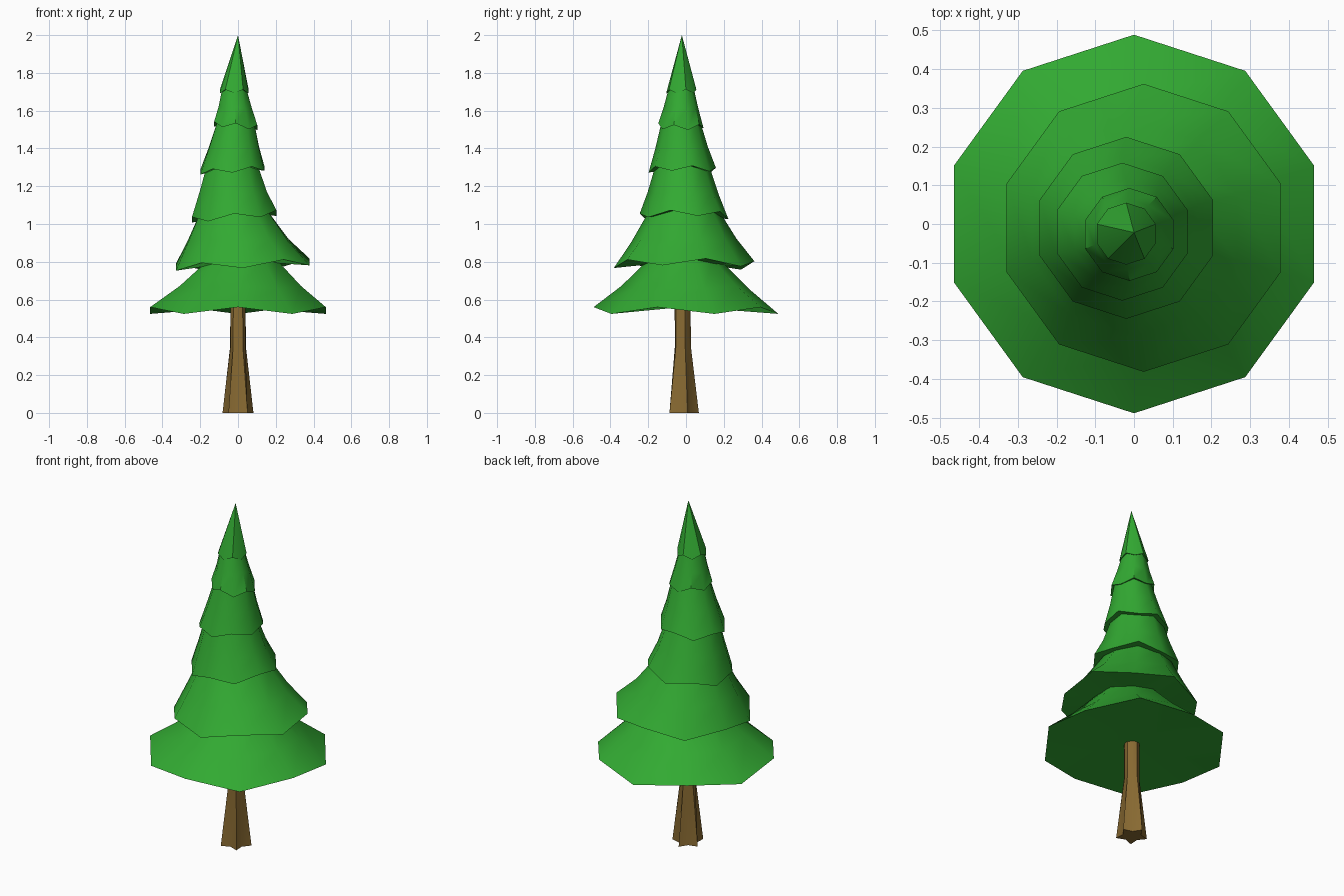
import bpy, bmesh
from math import sin, cos, pi, radians

cube = bpy.data.objects.get("Cube")
if cube:
    bpy.data.objects.remove(cube, do_unlink=True)

SIDES = 10


def material(name, rgb):
    m = bpy.data.materials.new(name)
    m.use_nodes = True
    m.diffuse_color = (*rgb, 1)
    m.node_tree.nodes["Principled BSDF"].inputs["Base Color"].default_value = (*rgb, 1)
    return m


def ring(bm, cx, cy, z, r, wave=0, star=0, tilt=0):
    """Ten points starting at +y; every second one is raised or pulled in."""
    verts = []
    for k in range(SIDES):
        a = pi / 2 + k * 2 * pi / SIDES
        odd = 1 if k % 2 else -1
        rad = r - (star if k % 2 else 0)
        x, y = rad * cos(a), rad * sin(a)
        verts.append(bm.verts.new((cx + x, cy + y, z + odd * wave + tilt * x)))
    return verts


def bridge(bm, low, high):
    for i in range(SIDES):
        j = (i + 1) % SIDES
        bm.faces.new((low[i], low[j], high[j], high[i]))


def fan(bm, loop, point):
    tip = bm.verts.new(point)
    for i in range(SIDES):
        bm.faces.new((loop[i], loop[(i + 1) % SIDES], tip))


def finish(bm, name, mat, angle):
    bmesh.ops.recalc_face_normals(bm, faces=bm.faces[:])
    mesh = bpy.data.meshes.new(name)
    bm.to_mesh(mesh)
    bm.free()
    mesh.materials.append(mat)
    ob = bpy.data.objects.new(name, mesh)
    bpy.context.collection.objects.link(ob)
    bpy.ops.object.select_all(action='DESELECT')
    ob.select_set(True)
    bpy.context.view_layer.objects.active = ob
    bpy.ops.object.shade_smooth_by_angle(angle=radians(angle))


green = material("needle green", (0.032, 0.40, 0.032))
brown = material("bark brown", (0.25, 0.145, 0.032))

# Trunk: round shaft flaring into a five-pointed root
bm = bmesh.new()
AXIS_Y = -0.018
rings = [ring(bm, 0, AXIS_Y, z, r, star=s) for z, r, s in
         [(0, 0.086, 0.036), (0.35, 0.044, 0.003), (0.6, 0.042, 0)]]
for low, high in zip(rings, rings[1:]):
    bridge(bm, low, high)
fan(bm, rings[0], (0, AXIS_Y, 0))
fan(bm, rings[-1], (0, AXIS_Y, 0.6))
finish(bm, "trunk", brown, 40)

# Branch tiers: centre x, centre y, rim height, rim radius, top radius, wave, tilt
tiers = [
    (0.0, 0.0, 0.542, 0.489, 0.185, 0.018, 0),
    (0.025, -0.01, 0.785, 0.372, 0.185, -0.018, 0.04),
    (-0.02, -0.01, 1.04, 0.235, 0.14, 0.015, 0.08),
    (-0.03, -0.02, 1.285, 0.178, 0.10, -0.013, 0.06),
    (-0.012, -0.027, 1.52, 0.12, 0.063, 0.013, -0.08),
    (-0.02, -0.025, 1.702, 0.08, 0, -0.01, 0),
]
for i, (cx, cy, z, r, top, wave, tilt) in enumerate(tiers):
    bm = bmesh.new()
    rim = ring(bm, cx, cy, z, r, wave=wave, tilt=tilt)
    fan(bm, rim, (cx, cy, z + 0.02))
    if top:
        # slightly flared skirt reaching into the tier above
        nx, ny, nz = tiers[i + 1][:3]
        nz += 0.03
        mid = ring(bm, (cx + nx) / 2, (cy + ny) / 2, z + (nz - z) * 0.45,
                   top + (r - top) * 0.50, wave=wave * 0.4)
        crown = ring(bm, nx, ny, nz, top)
        bridge(bm, rim, mid)
        bridge(bm, mid, crown)
        fan(bm, crown, (nx, ny, nz))
    else:
        fan(bm, rim, (0, -0.022, 2.0))
    finish(bm, f"branch_tier_{i + 1}", green, 42)
